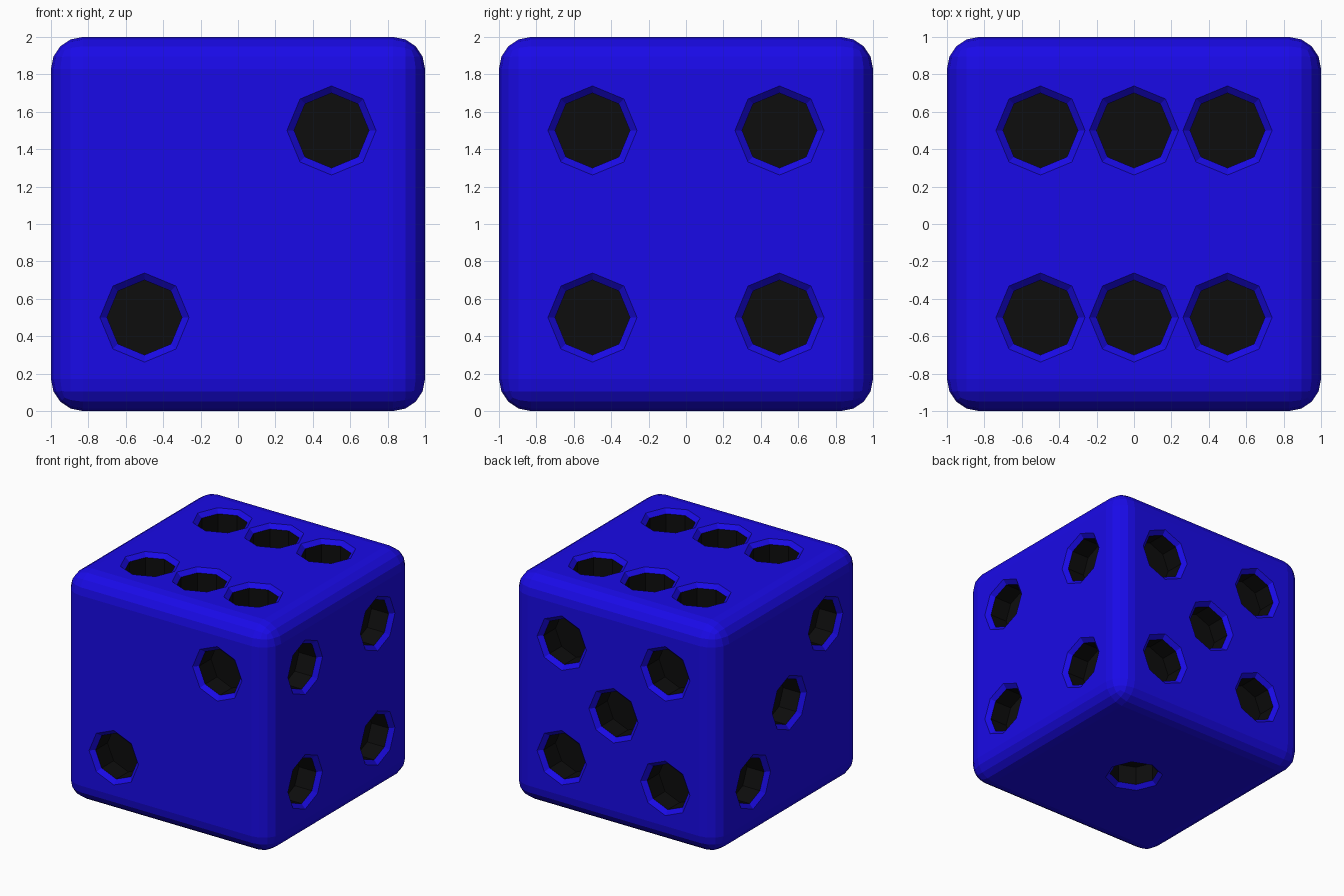
import bpy, bmesh
from math import sin, cos, pi
from mathutils import Vector

if "Cube" in bpy.data.objects:
    bpy.data.objects.remove(bpy.data.objects["Cube"])


def material(name, color):
    m = bpy.data.materials.new(name)
    m.diffuse_color = color
    m.use_nodes = True
    m.node_tree.nodes["Principled BSDF"].inputs["Base Color"].default_value = m.diffuse_color
    return m


def make_object(name, bm, mats):
    bmesh.ops.recalc_face_normals(bm, faces=bm.faces)
    me = bpy.data.meshes.new(name)
    bm.to_mesh(me)
    bm.free()
    for m in mats:
        me.materials.append(m)
    ob = bpy.data.objects.new(name, me)
    bpy.context.collection.objects.link(ob)
    return ob


mats = [material("blue", (0.01, 0.003, 0.8, 1)), material("black", (0.004, 0.004, 0.004, 1))]

# Rounded cube body
bm = bmesh.new()
bmesh.ops.create_cube(bm, size=2)
bmesh.ops.translate(bm, verts=bm.verts, vec=(0, 0, 1))
bmesh.ops.bevel(bm, geom=bm.edges[:], offset=0.17, segments=4, profile=0.5, affect='EDGES')
die = make_object("die", bm, mats)

# Octagonal pit profile: (radius, depth below the face); blue chamfer, then a black flat-floored well
PROFILE = [(0.271, -0.03), (0.2, 0.035), (0.2, 0.2)]


def add_pit(bm, centre, normal, u):
    n, u = Vector(normal), Vector(u)
    v, c = n.cross(u), Vector(centre)
    rings = [[bm.verts.new(c - n * d + r * (u * cos(k * pi / 4) + v * sin(k * pi / 4)))
              for k in range(8)] for r, d in PROFILE]
    bm.faces.new(rings[0])
    for i, (a, b) in enumerate(zip(rings, rings[1:])):
        for k in range(8):
            j = (k + 1) % 8
            bm.faces.new((a[k], a[j], b[j], b[k])).material_index = min(i, 1)
    bm.faces.new(rings[-1]).material_index = 1


# Pip layouts per face: normal, in-plane axes, pip positions
X, Y, Z = Vector((1, 0, 0)), Vector((0, 1, 0)), Vector((0, 0, 1))
h = 0.5
four = [(-h, -h), (h, -h), (-h, h), (h, h)]
layout = [
    (-Y, X, Z, [(-h, -h), (h, h)]),
    (X, Y, Z, four),
    (Z, X, Y, four + [(0, -h), (0, h)]),
    (Y, X, Z, four + [(0, 0)]),
    (-X, Y, Z, [(h, -h), (0, 0), (-h, h)]),
    (-Z, X, Y, [(0, 0)]),
]
bm = bmesh.new()
for n, u, v, pips in layout:
    for a, b in pips:
        add_pit(bm, Z + n + u * a + v * b, n, u)
cutter = make_object("pip_cutter", bm, mats)
cutter.hide_render = True

# Carve the pips
mod = die.modifiers.new("pips", 'BOOLEAN')
mod.operation = 'DIFFERENCE'
mod.solver = 'EXACT'
mod.object = cutter
bpy.context.view_layer.objects.active = die
bpy.ops.object.modifier_apply(modifier=mod.name)
bpy.data.objects.remove(cutter)
